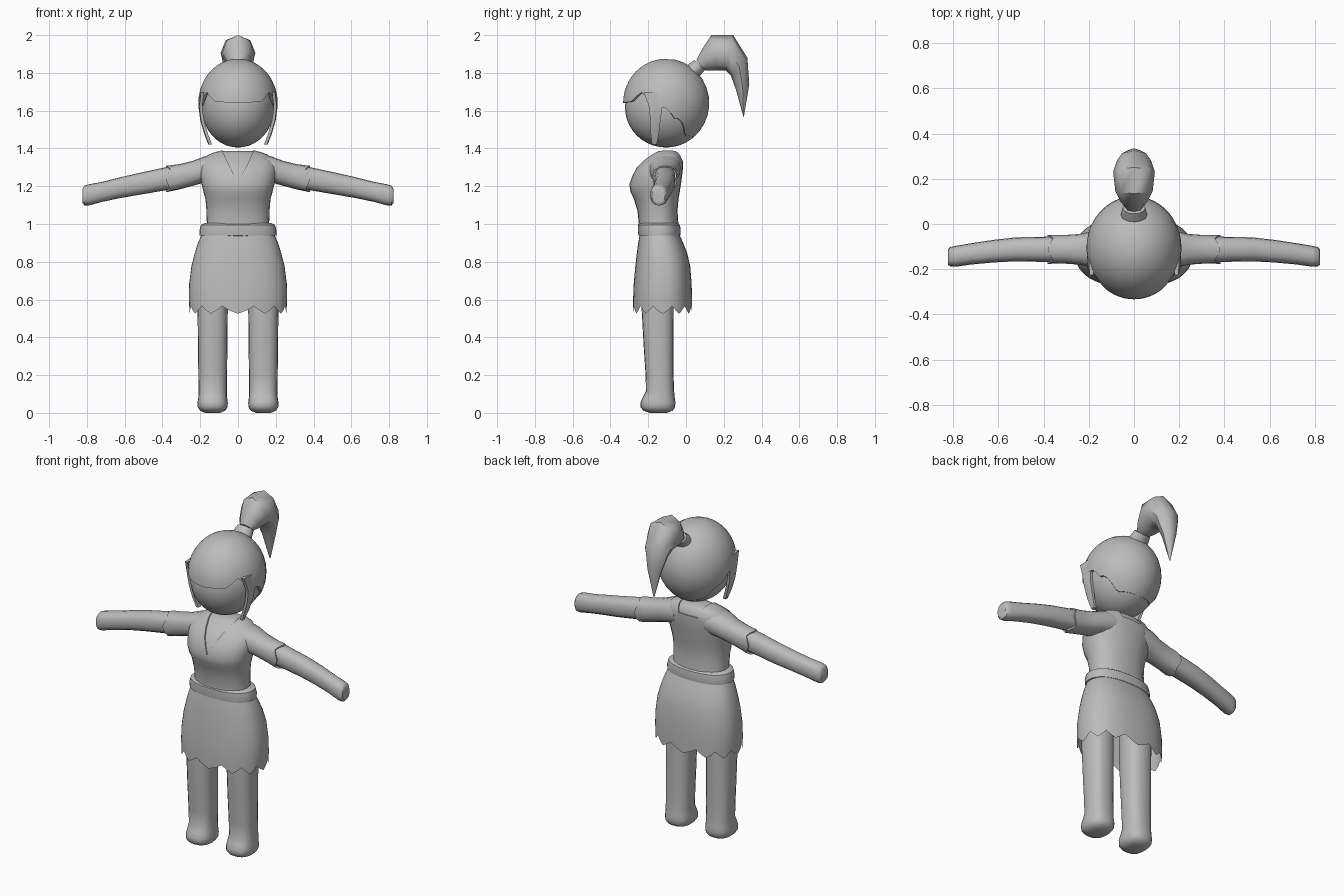
import bpy, math
from mathutils import Vector

if "Cube" in bpy.data.objects:
    bpy.data.objects.remove(bpy.data.objects["Cube"])

grey = bpy.data.materials.new("plain_grey")
grey.diffuse_color = (0.5, 0.5, 0.5, 1)
grey.use_nodes = True
grey.node_tree.nodes["Principled BSDF"].inputs["Base Color"].default_value = grey.diffuse_color


def make(name, verts, faces):
    me = bpy.data.meshes.new(name)
    me.from_pydata([tuple(v) for v in verts], [], faces)
    me.materials.append(grey)
    ob = bpy.data.objects.new(name, me)
    bpy.context.collection.objects.link(ob)
    bpy.ops.object.select_all(action='DESELECT')
    ob.select_set(True)
    bpy.context.view_layer.objects.active = ob
    bpy.ops.object.mode_set(mode='EDIT')
    bpy.ops.mesh.select_all(action='SELECT')
    bpy.ops.mesh.normals_make_consistent(inside=False)
    bpy.ops.object.mode_set(mode='OBJECT')
    return ob


def smooth(ob, angle=40):
    bpy.ops.object.select_all(action='DESELECT')
    ob.select_set(True)
    bpy.context.view_layer.objects.active = ob
    bpy.ops.object.shade_smooth_by_angle(angle=math.radians(angle))


def loft(name, rings, start=True, end=True, angle=40):
    """Skin a list of equal closed rings."""
    n = len(rings[0])
    verts = [v for r in rings for v in r]
    faces = [(i * n + j, i * n + (j + 1) % n, (i + 1) * n + (j + 1) % n, (i + 1) * n + j)
             for i in range(len(rings) - 1) for j in range(n)]
    if start:
        faces.append(tuple(range(n)))
    if end:
        faces.append(tuple(range(len(verts) - n, len(verts))))
    ob = make(name, verts, faces)
    smooth(ob, angle)
    return ob


def oval(n, p=2.0):
    """Unit superellipse points."""
    out = []
    for k in range(n):
        t = 2 * math.pi * k / n
        c, s = math.cos(t), math.sin(t)
        out.append((math.copysign(abs(c) ** (2 / p), c), math.copysign(abs(s) ** (2 / p), s)))
    return out


def level(z, hw, yf, yb, n=24, p=2.3, x=0):
    return [Vector((x + hw * c, (yf + yb) / 2 + (yb - yf) / 2 * s, z)) for c, s in oval(n, p)]


def interp(table, t):
    for (a, va), (b, vb) in zip(table, table[1:]):
        if t <= b:
            return va + (vb - va) * (t - a) / (b - a)
    return table[-1][1]


# face
HC = Vector((0, -0.105, 1.617))
bpy.ops.mesh.primitive_uv_sphere_add(segments=32, ring_count=20, radius=1, location=HC)
face = bpy.context.object
face.name = "face"
face.scale = (0.192, 0.218, 0.212)
face.data.materials.append(grey)
smooth(face)

# hair cap, its lower edge follows a hairline around the head
hairline = [(0, 1.64), (36, 1.648), (47, 1.68), (55, 1.70), (62, 1.67), (70, 1.63), (92, 1.61),
            (104, 1.55), (110, 1.56), (128, 1.47), (180, 1.46)]
N, R = 60, 12
rings = []
for i in range(1, R + 2):
    ring = []
    for k in range(N):
        a = 360 * k / N
        edge = interp(hairline, min(a, 360 - a))
        top = math.acos((edge - 1.64) / 0.235)
        phi, s = top * min(i, R) / R, (1 if i <= R else 0.92)
        a = math.radians(a)
        ring.append(Vector((0.21 * s * math.sin(phi) * math.sin(a),
                            -0.105 - 0.228 * s * math.sin(phi) * math.cos(a),
                            1.64 + 0.235 * math.cos(phi))))
    rings.append(ring)
loft("hair_cap", rings, end=False)

# side locks hanging in front of the ears
for sx, side in ((1, "right"), (-1, "left")):
    rows = [(1.70, -0.225, -0.10, 0.200), (1.62, -0.195, -0.125, 0.209), (1.55, -0.19, -0.135, 0.20),
            (1.48, -0.187, -0.143, 0.18), (1.42, -0.18, -0.155, 0.157)]
    loft("side_lock_" + side,
         [[Vector((sx * (x - d), y, z)) for y, d in
           ((yf, 0.004), ((yf + yb) / 2, 0), (yb, 0.004), (yb, 0.02), (yf, 0.02))]
          for z, yf, yb, x in rows])

# hair tie and ponytail, rings given by upper and lower outline points
def side_ring(up, low, w, n):
    u, l = Vector((0, *up)), Vector((0, *low))
    return [(u + l) / 2 + (u - l) / 2 * c + Vector((w * s, 0, 0)) for c, s in oval(n)]


loft("hair_tie", [side_ring(u, l, w, 12) for u, l, w in (
    ((-0.005, 1.83), (0.05, 1.77), 0.055), ((0.012, 1.845), (0.075, 1.785), 0.058),
    ((0.045, 1.868), (0.10, 1.815), 0.05))])
loft("ponytail", [side_ring(u, l, w, 8) for u, l, w in (
    ((0.055, 1.868), (0.095, 1.815), 0.04), ((0.085, 1.925), (0.12, 1.812), 0.062),
    ((0.135, 2.0), (0.16, 1.812), 0.083), ((0.25, 2.0), (0.212, 1.812), 0.092),
    ((0.325, 1.88), (0.238, 1.785), 0.075), ((0.335, 1.74), (0.265, 1.71), 0.042),
    ((0.307, 1.57), (0.303, 1.57), 0.003))], angle=50)

# shirt body with a bust, and the skin beneath it
torso = [(0.95, 0.172, -0.25, -0.035), (1.0, 0.165, -0.25, -0.04), (1.07, 0.167, -0.257, -0.045),
         (1.13, 0.172, -0.275, -0.04), (1.17, 0.183, -0.294, -0.033), (1.21, 0.193, -0.30, -0.027),
         (1.26, 0.202, -0.283, -0.02), (1.30, 0.205, -0.262, -0.015), (1.335, 0.195, -0.228, -0.015),
         (1.365, 0.16, -0.19, -0.025), (1.38, 0.125, -0.17, -0.035), (1.39, 0.085, -0.15, -0.05)]
shirt = loft("shirt", [level(*t) for t in torso])
d = 0.006
loft("chest_skin", [level(z - 0.004, hw - d, yf + d, yb - d) for z, hw, yf, yb in torso])


def prism(name, outline, y0, y1):
    return loft(name, [[Vector((x, y, z)) for x, z in outline] for y in (y0, y1)])


# V neckline in front, square neckline behind
for cutter in (prism("v_cutter", [(0, 1.215), (0.095, 1.41), (-0.095, 1.41)], -0.4, -0.12),
               prism("back_cutter", [(-0.065, 1.335), (0.065, 1.335), (0.085, 1.41), (-0.085, 1.41)],
                     -0.12, 0.1)):
    mod = shirt.modifiers.new("neckline", 'BOOLEAN')
    mod.operation, mod.object, mod.solver = 'DIFFERENCE', cutter, 'EXACT'
    bpy.context.view_layer.objects.active = shirt
    bpy.ops.object.modifier_apply(modifier=mod.name)
    bpy.data.objects.remove(cutter)
smooth(shirt)

# belt
loft("belt", [level(*t, n=32) for t in (
    (0.935, 0.185, -0.24, -0.04), (0.94, 0.203, -0.252, -0.03), (0.965, 0.204, -0.255, -0.028),
    (0.995, 0.196, -0.254, -0.032), (1.005, 0.175, -0.245, -0.045))])

# skirt with a jagged hem
skirt = [level(*t, n=48, p=2.4) for t in (
    (0.945, 0.192, -0.245, -0.035), (0.90, 0.212, -0.253, -0.015), (0.85, 0.228, -0.26, 0.005),
    (0.78, 0.246, -0.268, 0.022), (0.68, 0.259, -0.277, 0.03), (0.60, 0.26, -0.28, 0.032),
    (0.54, 0.256, -0.28, 0.032))]
for k, v in enumerate(skirt[-1]):
    v.z = (0.525, 0.543, 0.565, 0.543)[k % 4]
loft("skirt", skirt, end=False)

for sx, side in ((1, "right"), (-1, "left")):
    # leg with a small rounded foot
    loft("leg_" + side, [level(*t, n=20, p=2.5, x=sx * 0.134) for t in (
        (0.78, 0.082, -0.235, -0.06), (0.55, 0.08, -0.235, -0.065), (0.35, 0.078, -0.224, -0.066),
        (0.20, 0.076, -0.214, -0.066), (0.115, 0.075, -0.212, -0.063), (0.085, 0.076, -0.228, -0.06),
        (0.055, 0.08, -0.241, -0.056), (0.03, 0.079, -0.241, -0.058), (0.012, 0.066, -0.226, -0.07),
        (0.0, 0.04, -0.19, -0.10))])

    def arm_ring(x, y, z, ry, rz, lean=0.0, n=16):
        return [Vector((sx * (x + lean * s), y + ry * c, z + rz * s)) for c, s in oval(n, 2.4)]

    # arm tapering to a blunt hand
    loft("arm_" + side, [arm_ring(*t) for t in (
        (0.30, -0.112, 1.247, 0.056, 0.061), (0.38, -0.112, 1.24, 0.056, 0.061),
        (0.52, -0.112, 1.213, 0.053, 0.058), (0.62, -0.12, 1.193, 0.05, 0.055),
        (0.72, -0.132, 1.17, 0.047, 0.053), (0.79, -0.143, 1.154, 0.046, 0.056),
        (0.813, -0.145, 1.15, 0.043, 0.052), (0.822, -0.146, 1.149, 0.034, 0.04))])

    # sleeve with a ragged cuff
    sleeve = [arm_ring(*t) for t in (
        (0.10, -0.115, 1.305, 0.09, 0.07), (0.18, -0.113, 1.288, 0.082, 0.069),
        (0.24, -0.112, 1.268, 0.068, 0.066), (0.31, -0.112, 1.25, 0.063, 0.067),
        (0.37, -0.112, 1.238, 0.064, 0.07))]
    for k, v in enumerate(sleeve[-1]):
        v.x += sx * (0.012, 0.0, -0.012, 0.0)[k % 4]
    cuff = [Vector((v.x, -0.112 + (v.y + 0.112) * 0.85, 1.238 + (v.z - 1.238) * 0.85))
            for v in sleeve[-1]]
    loft("sleeve_" + side, sleeve + [cuff], end=False)
